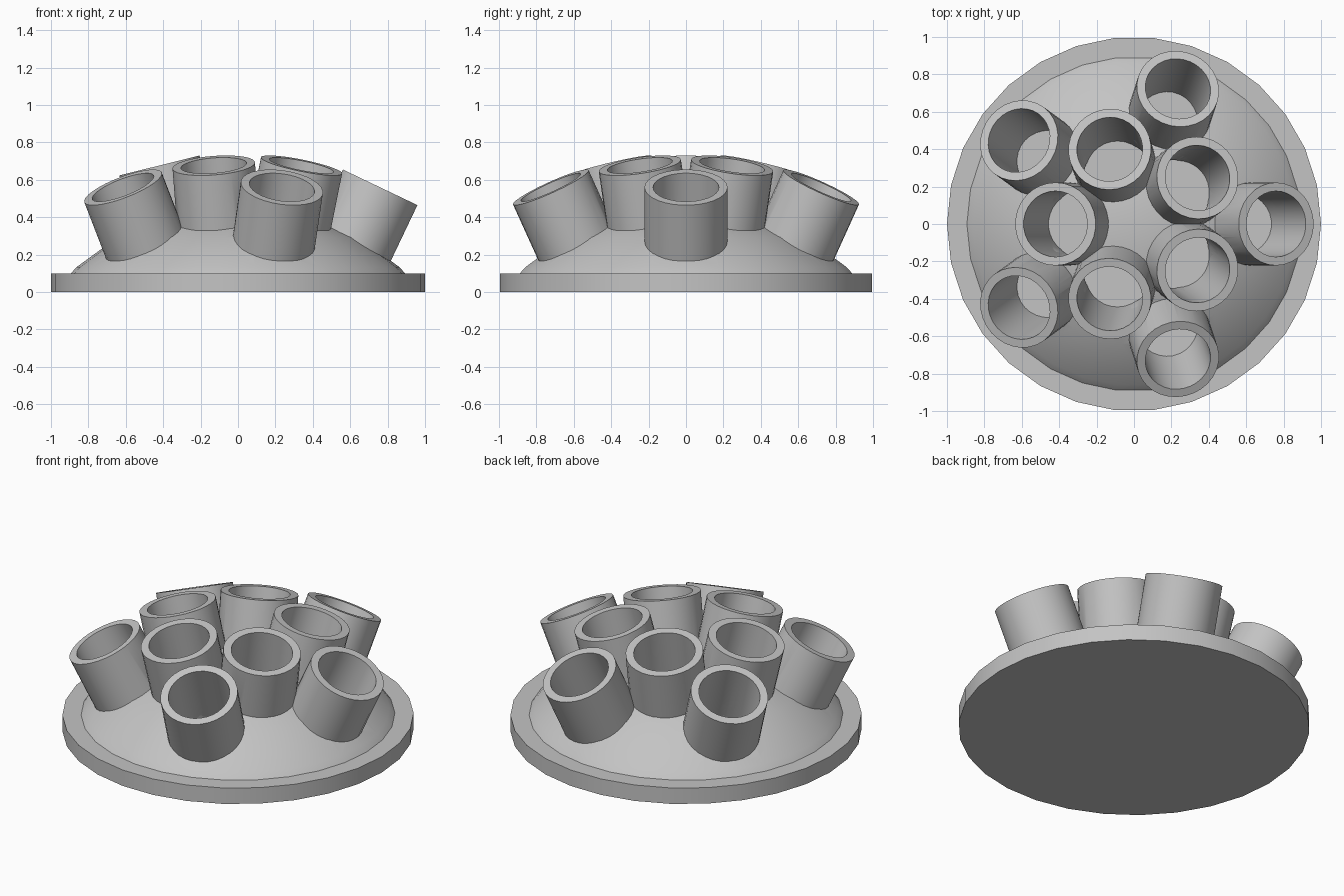
import bpy, bmesh
from math import sin, cos, radians, pi
from mathutils import Vector

if "Cube" in bpy.data.objects:
    bpy.data.objects.remove(bpy.data.objects["Cube"])

SIDES = 30
PLATE_TOP = 0.1
OUTER_R, BORE_R = 0.222, 0.176
DEPTH = 0.75

grey = bpy.data.materials.new("light_grey")
grey.use_nodes = True
COLOUR = (0.55, 0.55, 0.55, 1)
grey.diffuse_color = COLOUR
grey.node_tree.nodes["Principled BSDF"].inputs["Base Color"].default_value = COLOUR


def make_object(name, bm, collection=None):
    mesh = bpy.data.meshes.new(name)
    bmesh.ops.recalc_face_normals(bm, faces=bm.faces)
    bm.to_mesh(mesh)
    bm.free()
    mesh.materials.append(grey)
    obj = bpy.data.objects.new(name, mesh)
    (collection or bpy.context.scene.collection).objects.link(obj)
    return obj


def lathe(name, profile):
    """Spin a list of (radius, height) points into a closed solid."""
    bm = bmesh.new()
    rings = [[bm.verts.new((r * cos(2 * pi * i / SIDES), r * sin(2 * pi * i / SIDES), z))
              for i in range(SIDES)] for r, z in profile]
    for a, b in zip(rings, rings[1:]):
        for i in range(SIDES):
            j = (i + 1) % SIDES
            bm.faces.new((a[i], a[j], b[j], b[i]))
    bm.faces.new(rings[0])
    bm.faces.new(rings[-1])
    return make_object(name, bm)


def rod(name, top, tilt, azimuth, radius, extra, collection=None):
    """Solid cylinder hanging down from a tilted rim centre."""
    axis = Vector((sin(tilt) * cos(azimuth), sin(tilt) * sin(azimuth), cos(tilt)))
    bm = bmesh.new()
    bmesh.ops.create_cone(bm, cap_ends=True, segments=SIDES, radius1=radius,
                          radius2=radius, depth=DEPTH + extra)
    turn = Vector((0, 0, 1)).rotation_difference(axis)
    for v in bm.verts:
        v.co = turn @ v.co + top + axis * (extra - DEPTH) / 2
    return make_object(name, bm, collection)


def drill(obj, bores):
    """Cut the bores out and trim everything below the plate top."""
    mod = obj.modifiers.new("bores", 'BOOLEAN')
    mod.operation = 'DIFFERENCE'
    mod.solver = 'EXACT'
    mod.operand_type = 'COLLECTION'
    mod.collection = bores
    graph = bpy.context.evaluated_depsgraph_get()
    mesh = bpy.data.meshes.new_from_object(obj.evaluated_get(graph))
    obj.modifiers.clear()
    bm = bmesh.new()
    bm.from_mesh(mesh)
    bmesh.ops.bisect_plane(bm, geom=bm.verts[:] + bm.edges[:] + bm.faces[:],
                           plane_co=(0, 0, PLATE_TOP), plane_no=(0, 0, 1), clear_inner=True)
    bm.to_mesh(mesh)
    bm.free()
    obj.data = mesh


# Round base plate
plate = lathe("base_plate", [(1, 0), (1, PLATE_TOP)])

# Shallow dome, a cap of a faceted sphere
BALL_R, BALL_Z = 1.29, -0.825
dome = lathe("dome", [(BALL_R * sin(radians(a)), BALL_Z + BALL_R * cos(radians(a)))
                      for a in (6, 18, 30, 42, 54)])

# Two rings of five splayed tubes: name, rim distance, rim height, tilt, start angle
bores = bpy.data.collections.new("bore_cutters")
bpy.context.scene.collection.children.link(bores)
tubes = []
for name, dist, height, tilt, start in (("outer_tube", 0.76, 0.56, 25.5, 0),
                                        ("inner_tube", 0.42, 0.677, 14, 36)):
    for i in range(5):
        az = radians(start + 72 * i)
        top = Vector((dist * cos(az), dist * sin(az), height))
        tubes.append(rod(f"{name}_{i + 1}", top, radians(tilt), az, OUTER_R, 0))
        cutter = rod(f"bore_{name}_{i + 1}", top, radians(tilt), az, BORE_R, 0.04, bores)
        cutter.hide_render = True

bpy.context.view_layer.update()
for obj in tubes + [dome]:
    drill(obj, bores)

# Remove the cutters
for cutter in list(bores.objects):
    bpy.data.objects.remove(cutter)
bpy.data.collections.remove(bores)

# Smooth shading with crisp rims
bpy.ops.object.select_all(action='DESELECT')
for obj in tubes + [dome, plate]:
    obj.select_set(True)
bpy.context.view_layer.objects.active = plate
bpy.ops.object.shade_smooth_by_angle(angle=radians(30))
